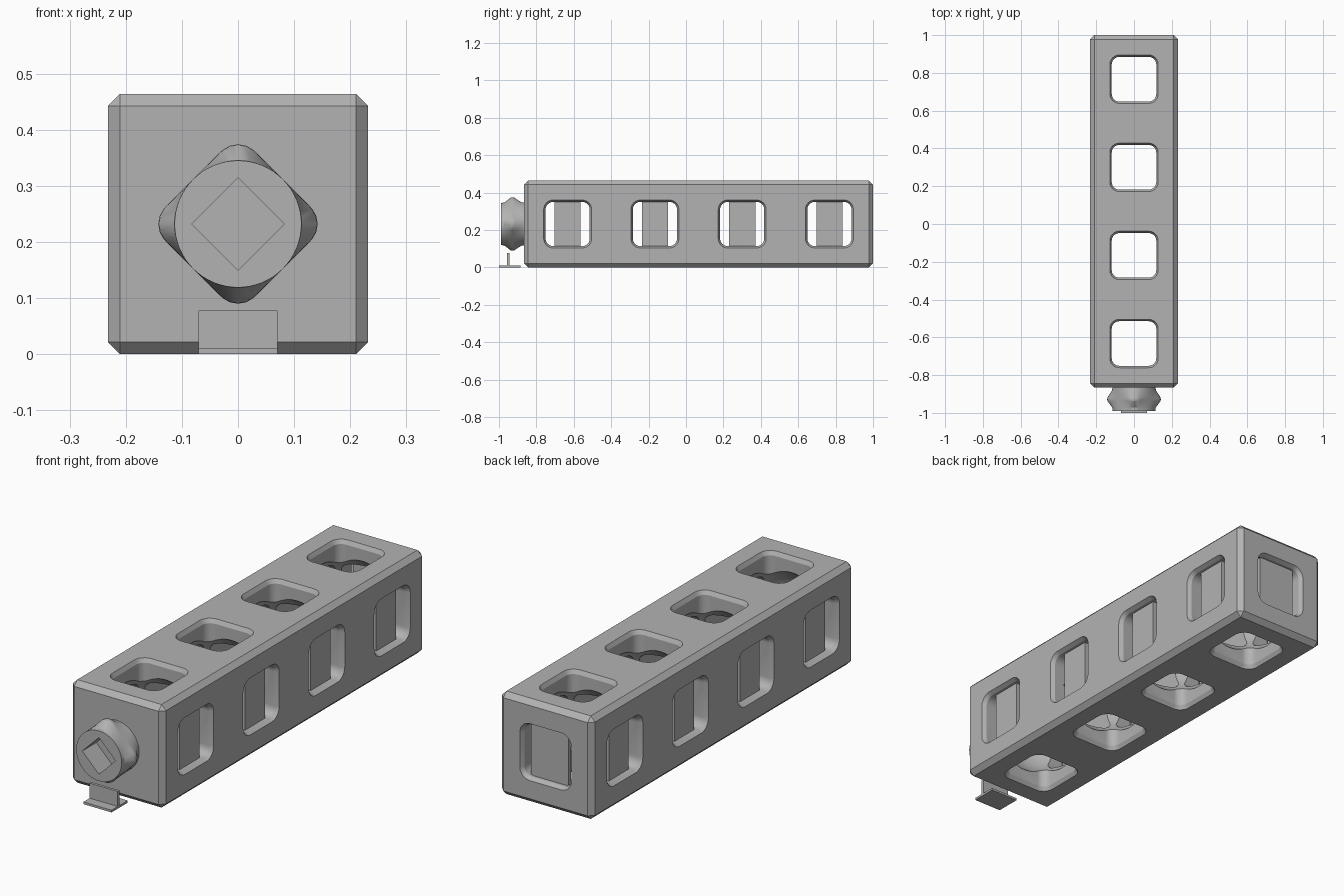
import bpy, bmesh, math
from mathutils import Matrix, Vector

if "Cube" in bpy.data.objects:
    bpy.data.objects.remove(bpy.data.objects["Cube"])

HW = 0.232            # half width of the beam
Y0, Y1 = -0.866, 1.0  # beam ends
PITCH = (Y1 - Y0) / 4
CELLS = [Y0 + PITCH * (i + 0.5) for i in range(4)]

grey = bpy.data.materials.new("grey plastic")
grey.diffuse_color = (0.45, 0.45, 0.45, 1)
grey.use_nodes = True
grey.node_tree.nodes["Principled BSDF"].inputs["Base Color"].default_value = grey.diffuse_color


def finish(name, bm, loc=(0, 0, 0), rot=None):
    if rot is not None:
        bmesh.ops.transform(bm, matrix=rot, verts=bm.verts)
    bmesh.ops.recalc_face_normals(bm, faces=bm.faces)
    me = bpy.data.meshes.new(name)
    bm.to_mesh(me)
    bm.free()
    me.materials.append(grey)
    ob = bpy.data.objects.new(name, me)
    ob.location = loc
    bpy.context.collection.objects.link(ob)
    return ob


def box(name, size, loc, bevel=0):
    bm = bmesh.new()
    bmesh.ops.create_cube(bm, size=1)
    bmesh.ops.scale(bm, vec=size, verts=bm.verts)
    if bevel:
        bmesh.ops.bevel(bm, geom=bm.edges[:], offset=bevel, segments=1, affect='EDGES')
    return finish(name, bm, loc)


def loft(rings):
    """Closed solid through rings of equal point count."""
    bm = bmesh.new()
    vs = [[bm.verts.new(p) for p in r] for r in rings]
    n = len(vs[0])
    for a, b in zip(vs, vs[1:]):
        for i in range(n):
            j = (i + 1) % n
            bm.faces.new((a[i], a[j], b[j], b[i]))
    bm.faces.new(vs[0])
    bm.faces.new(vs[-1])
    return bm


def rounded_square(h, r, z, seg=6):
    pts = []
    for q in range(4):
        c = Vector((h - r, h - r)) if q == 0 else Vector(
            ((h - r) * (1 if q == 3 else -1), (h - r) * (1 if q == 1 else -1)))
        for k in range(seg + 1):
            a = math.pi / 2 * (q + k / seg)
            pts.append((c.x + r * math.cos(a), c.y + r * math.sin(a), z))
    return pts


def window(profile):
    """Rounded square prism along z with flared mouths."""
    return loft([rounded_square(h, 0.04 + h - 0.118, z) for z, h in profile])


def cut(target, cutter):
    m = target.modifiers.new("cut", 'BOOLEAN')
    m.operation = 'DIFFERENCE'
    m.solver = 'EXACT'
    m.object = cutter
    bpy.context.view_layer.objects.active = target
    bpy.ops.object.modifier_apply(modifier=m.name)
    bpy.data.objects.remove(cutter)


def smooth(ob, angle=28):
    bpy.ops.object.select_all(action='DESELECT')
    ob.select_set(True)
    bpy.context.view_layer.objects.active = ob
    bpy.ops.object.shade_smooth_by_angle(angle=math.radians(angle))


# Chamfered beam
beam = box("beam", (2 * HW, Y1 - Y0, 2 * HW), (0, (Y0 + Y1) / 2, HW), 0.022)

# Round chamber and side windows in each cell
THROUGH = [(-0.242, 0.134), (-0.214, 0.118), (0.214, 0.118), (0.242, 0.134)]
side = Matrix.Rotation(math.pi / 2, 4, 'Y')
along = Matrix.Rotation(-math.pi / 2, 4, 'X')
for y in CELLS:
    bm = bmesh.new()
    bmesh.ops.create_uvsphere(bm, u_segments=40, v_segments=24, radius=0.2)
    cut(beam, finish("chamber_cutter", bm, (0, y, HW)))
    cut(beam, finish("window_cutter", window(THROUGH), (0, y, HW)))
    cut(beam, finish("window_cutter", window(THROUGH), (0, y, HW), side))

# Lengthwise passage, open at the back
passage = [(CELLS[0], 0.118), (Y1 - 0.018, 0.118), (Y1 + 0.01, 0.134)]
cut(beam, finish("passage_cutter", window(passage), (0, 0, HW), along))
smooth(beam)

# Latch plates behind the side windows and the back window
for i, y in enumerate(CELLS):
    for s, label in ((1, "right"), (-1, "left")):
        box(f"latch_plate_{label}_{i + 1}", (0.02, 0.14, 0.25), (s * 0.191, y, HW))
box("latch_plate_back", (0.185, 0.02, 0.25), (0, Y1 - 0.04, HW))


# Front plug: round ends swelling to a rounded diamond in the middle
def diamond_radius(a):
    phi = abs((a + math.pi / 4) % (math.pi / 2) - math.pi / 4)
    d, rc = 0.099, 0.043
    if phi < math.atan2(rc * 0.7071, d + rc * 0.7071):
        return d * math.cos(phi) + math.sqrt(rc ** 2 - (d * math.sin(phi)) ** 2)
    return 0.113 / math.cos(math.pi / 4 - phi)


def plug_ring(y, t):
    ring = []
    for k in range(64):
        a = 2 * math.pi * k / 64
        r = 0.113 + t * (diamond_radius(a) - 0.113)
        ring.append((r * math.cos(a), y, r * math.sin(a)))
    return ring


plug = finish("plug", loft([plug_ring(y, t) for y, t in (
    (-0.99, 0), (-0.972, 0.05), (-0.938, 0.95), (-0.928, 1), (-0.918, 0.95),
    (-0.88, 0.1), (-0.86, 0))]), (0, 0, HW))

# Square socket in the plug
bm = bmesh.new()
bmesh.ops.create_cube(bm, size=1)
bmesh.ops.scale(bm, vec=(0.117, 0.2, 0.117), verts=bm.verts)
cut(plug, finish("socket_cutter", bm, (0, -0.99, HW), Matrix.Rotation(math.pi / 4, 4, 'Y')))
smooth(plug)

# Small T-shaped clip below the plug
box("clip_base", (0.14, 0.115, 0.01), (0, -0.9425, 0.005))
box("clip_stem", (0.14, 0.012, 0.07), (0, -0.95, 0.043))
